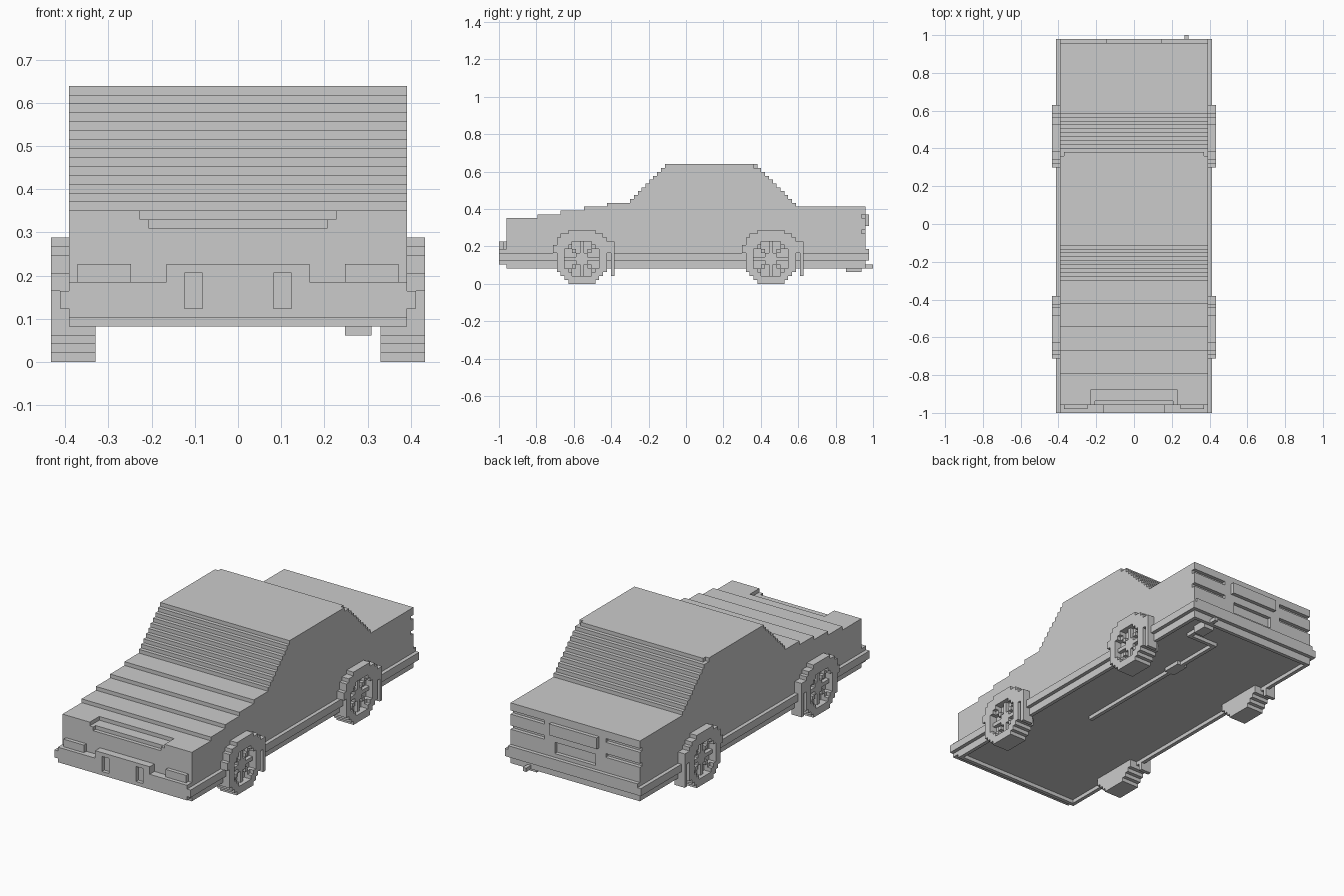
import bpy
import bmesh
from mathutils import Vector

default = bpy.data.objects.get("Cube")
if default:
    bpy.data.objects.remove(default, do_unlink=True)

LENGTH = 97                 # blocks along the car
UNIT = 2 / LENGTH           # size of one block
HALF = 19                   # half width of the body in blocks
AXES = [Vector((1, 0, 0)), Vector((0, 1, 0)), Vector((0, 0, 1))]


def block(x0, x1, y0, y1, z0, z1):
    return {(x, y, z) for x in range(x0, x1) for y in range(y0, y1) for z in range(z0, z1)}


def mirrored(cells):
    return {(-1 - x, y, z) for x, y, z in cells}


def both(cells):
    return cells | mirrored(cells)


def build(name, cells):
    """Skin a set of blocks with outer faces only, then merge flat areas."""
    bm = bmesh.new()
    corners = {}

    def corner(p):
        key = tuple(round(c) for c in p)
        if key not in corners:
            corners[key] = bm.verts.new((key[0] * UNIT, key[1] * UNIT - 1, key[2] * UNIT))
        return corners[key]

    for cell in cells:
        for a in range(3):
            u, v = AXES[(a + 1) % 3], AXES[(a + 2) % 3]
            for side in (0, 1):
                near = list(cell)
                near[a] += 2 * side - 1
                if tuple(near) in cells:
                    continue
                p = Vector(cell) + AXES[a] * side
                ring = [p, p + u, p + u + v, p + v]
                if not side:
                    ring.reverse()
                bm.faces.new([corner(q) for q in ring])
    bmesh.ops.dissolve_limit(bm, angle_limit=0.01, verts=bm.verts[:], edges=bm.edges[:])
    mesh = bpy.data.meshes.new(name)
    bm.to_mesh(mesh)
    bm.free()
    obj = bpy.data.objects.new(name, mesh)
    bpy.context.collection.objects.link(obj)
    return obj


def roof_height(y):
    """Top of the body: stepped hood, windscreen, roof, rear window, trunk."""
    if y < 34:
        return 17 + max(0, (y - 4) // 6)
    if y < 67:
        return min(31, y - 12)
    return max(20, 97 - y)


# Body shell
body = set()
for y in range(2, 95):
    body |= block(-HALF, HALF, y, y + 1, 4, roof_height(y))
body -= block(-18, 18, 3, 94, 4, 5)                     # recessed floor
body -= block(-11, 11, 2, 6, 16, 17)                    # hood intake
body -= block(-10, 10, 2, 3, 15, 16)
body -= both(block(18, 19, 66, 67, 30, 31))             # roof rear corners
for z in (13, 17):                                      # tail light slots
    body -= both(block(9, 19, 94, 95, z, z + 1))
body -= block(-6, 6, 94, 95, 10, 13)                    # lower rear panel
build("body", body)

# Bumpers, lights and plate
front = block(-HALF, HALF, 0, 2, 5, 9) | block(-8, 8, 0, 2, 9, 11)
front -= both(block(4, 6, 0, 1, 6, 10))
build("front_bumper", front)
build("rear_bumper", block(-HALF, HALF, 95, 96, 6, 9))
build("headlights", both(block(12, 18, 1, 2, 9, 11)))
build("rear_plate", block(-7, 7, 95, 96, 15, 18))

# Wheels, arches and mud flaps
sill = block(19, 20, 0, 96, 6, 8)
for label, middle in (("front", 21), ("rear", 70)):
    wheel, arch = set(), set()
    for a in range(-8, 9):
        for b in range(-6, 8):
            r = a * a + b * b
            y, z = middle + a, 6 + b
            if r <= 46:
                spoke = a == 0 or b == 0 or abs(a) == abs(b)
                outer = 21 if r > 20 else 20 if spoke else 19
                wheel |= block(16, outer, y, y + 1, z, z + 1)
            elif r <= 62 and b >= 2:
                arch |= block(19, 21, y, y + 1, z, z + 1)
    arch |= block(19, 21, middle + 7, middle + 9, 9, 11)
    flap = block(18, 21, middle + 8, middle + 9, 2, 9)
    sill -= block(19, 20, middle - 6, middle + 7, 6, 8) | flap
    for side, flip in (("left", set), ("right", mirrored)):
        build(f"{label}_{side}_wheel", flip(wheel))
        build(f"{label}_{side}_arch", flip(arch))
        build(f"{label}_{side}_mud_flap", flip(flap))

# Side strips
build("left_side_strip", sill)
build("right_side_strip", mirrored(sill))

# Exhaust: long pipe, middle box, cross pipe, silencer and tip
exhaust = block(5, 6, 38, 87, 4, 5) | block(4, 7, 69, 74, 4, 5)
exhaust |= block(5, 14, 86, 87, 4, 5) | block(13, 14, 86, 97, 4, 5)
exhaust |= block(12, 15, 90, 94, 3, 5)
build("exhaust", exhaust)
